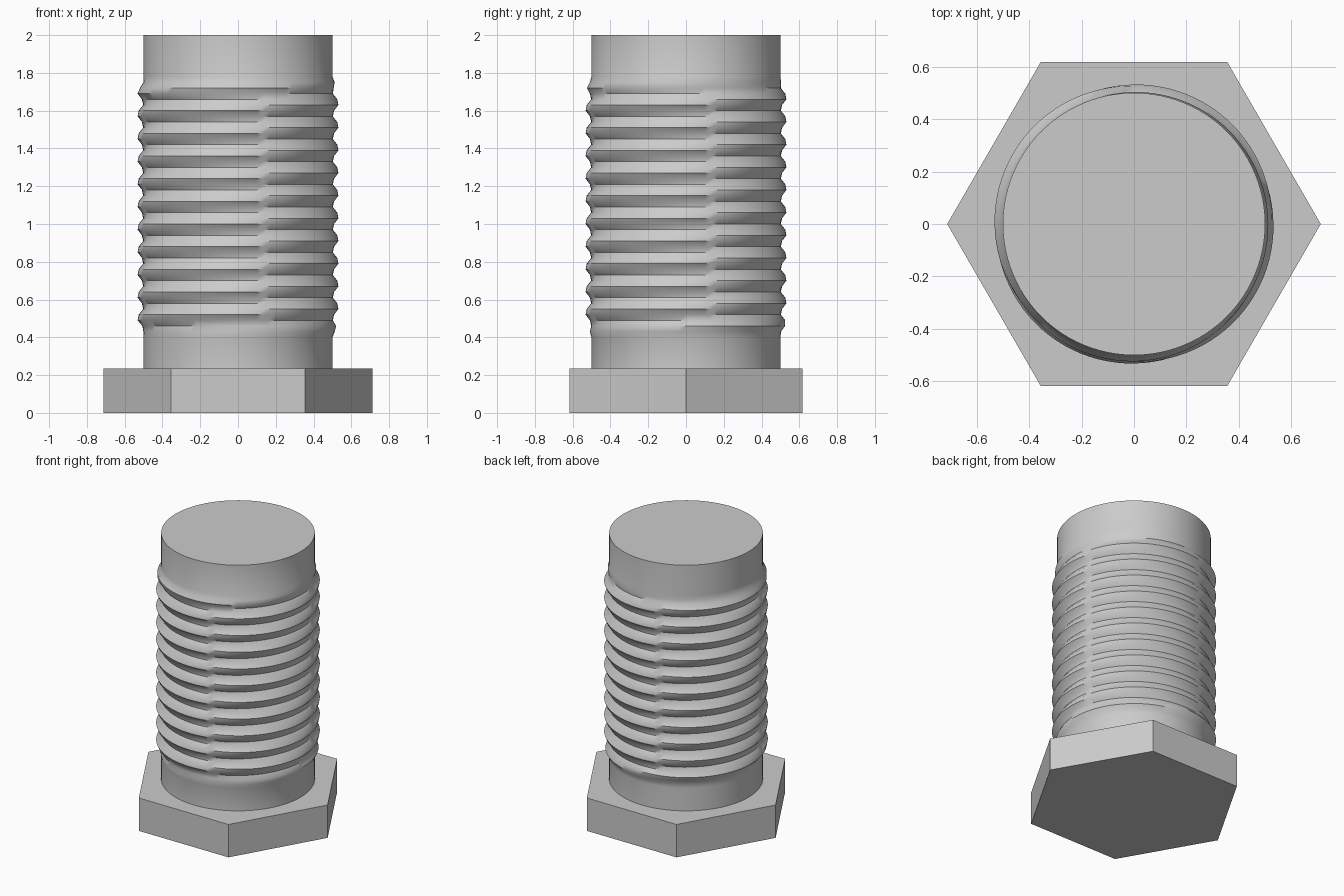
import bpy
import bmesh
import math

cube = bpy.data.objects.get("Cube")
if cube:
    bpy.data.objects.remove(cube, do_unlink=True)

HEAD_RADIUS, HEAD_TOP = 0.712, 0.236
SHANK_RADIUS, TIP = 0.5, 2.0
THREAD_START, THREAD_END, FADE = 0.40, 1.78, 0.08
PITCH, ROW, SEGMENTS = 0.12, 0.03, 96
THREAD_DEPTH = 0.034
CREST_Z = 1.64  # height of a crest on the +x side

steel = bpy.data.materials.new("grey_steel")
steel.use_nodes = True
GREY = (0.6, 0.6, 0.6, 1.0)
steel.diffuse_color = GREY
steel.node_tree.nodes["Principled BSDF"].inputs["Base Color"].default_value = GREY


def make_object(name, bm):
    bmesh.ops.recalc_face_normals(bm, faces=bm.faces)
    mesh = bpy.data.meshes.new(name)
    bm.to_mesh(mesh)
    bm.free()
    mesh.materials.append(steel)
    obj = bpy.data.objects.new(name, mesh)
    bpy.context.collection.objects.link(obj)
    return obj


def loft(rings):
    """Skin a stack of vertex rings and cap both ends."""
    bm = bmesh.new()
    loops = [[bm.verts.new(p) for p in ring] for ring in rings]
    for low, high in zip(loops, loops[1:]):
        for i in range(len(low)):
            j = (i + 1) % len(low)
            bm.faces.new((low[i], low[j], high[j], high[i]))
    bm.faces.new(loops[0])
    bm.faces.new(loops[-1])
    return bm


def ring(z, count, radius_at):
    points = []
    for i in range(count):
        a = math.tau * i / count
        r = radius_at(a, z)
        points.append((r * math.cos(a), r * math.sin(a), z))
    return points


def thread_radius(angle, z):
    """Helical wave that fades out into the plain shank at both ends."""
    fade = min(z - THREAD_START, THREAD_END - z) / FADE
    fade = max(0.0, min(1.0, fade))
    wave = math.cos(math.tau * (z - CREST_Z) / PITCH - angle)
    return SHANK_RADIUS + fade * THREAD_DEPTH * (0.5 + 0.5 * wave)


# Hexagonal head
make_object("bolt_head", loft(
    [ring(z, 6, lambda a, h: HEAD_RADIUS) for z in (0.0, HEAD_TOP)]))

# Threaded shank, plain at the foot and at the tip
rows = int(round((THREAD_END - THREAD_START) / ROW))
heights = [HEAD_TOP]
heights += [THREAD_START + ROW * i for i in range(rows + 1)]
heights.append(TIP)
shank = make_object("threaded_shank", loft(
    [ring(z, SEGMENTS, thread_radius) for z in heights]))

bpy.ops.object.select_all(action='DESELECT')
shank.select_set(True)
bpy.context.view_layer.objects.active = shank
bpy.ops.object.shade_smooth_by_angle(angle=math.radians(40))
